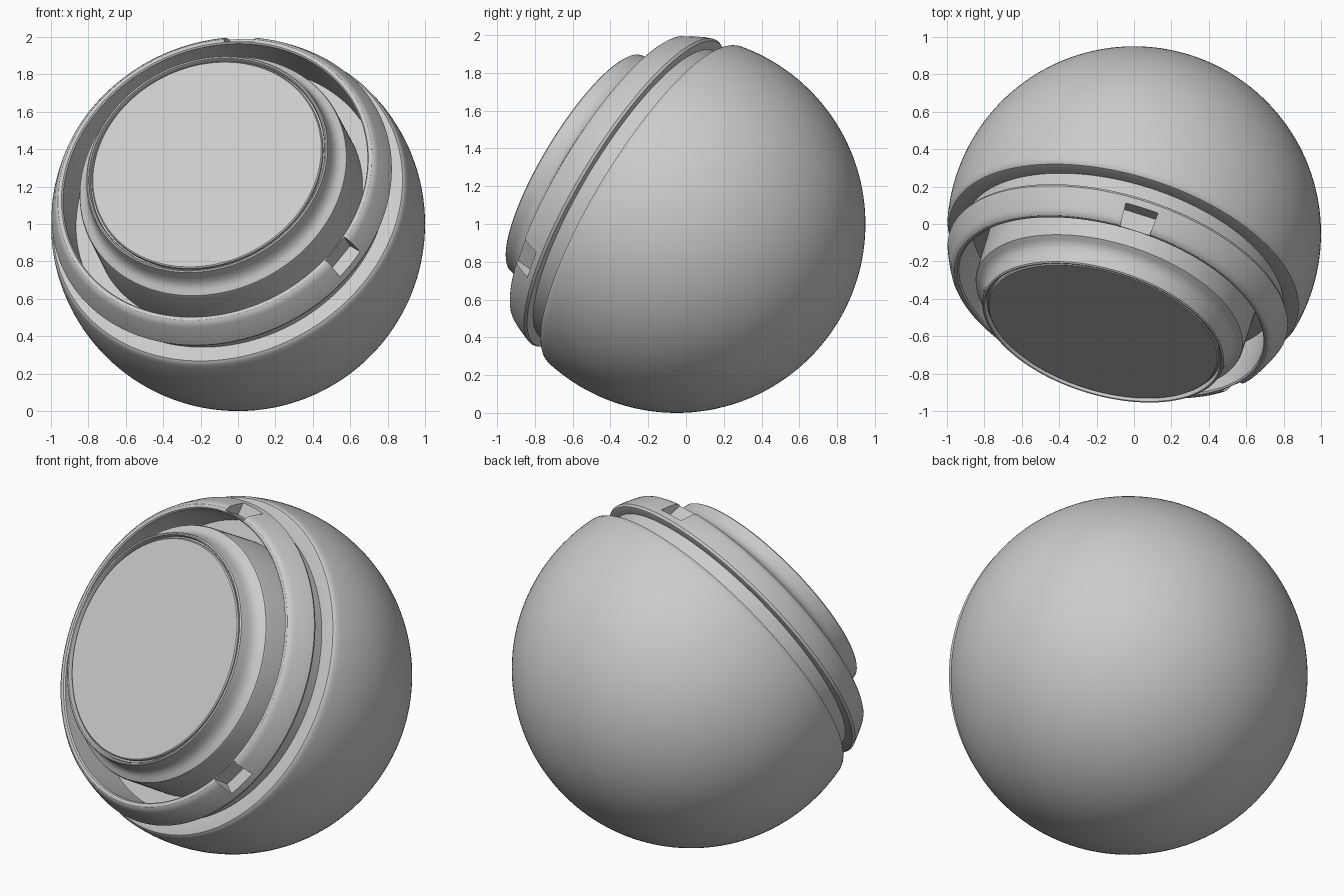
import bpy, bmesh
from math import sin, cos, pi, radians, sqrt, asin
from mathutils import Matrix, Vector

if "Cube" in bpy.data.objects:
    bpy.data.objects.remove(bpy.data.objects["Cube"])

# Tilted frame: local z is the ball's opening axis
n = Vector((-0.26, -0.826, 0.5)).normalized()
u = Vector((0, 0, 1)).cross(n).normalized()
v = n.cross(u)
FRAME = Matrix.Translation((0, -0.05, 1)) @ Matrix((u, v, n)).transposed().to_4x4()


def add_mesh(name, bm):
    bmesh.ops.recalc_face_normals(bm, faces=bm.faces)
    me = bpy.data.meshes.new(name)
    bm.to_mesh(me)
    bm.free()
    ob = bpy.data.objects.new(name, me)
    ob.matrix_world = FRAME
    bpy.context.collection.objects.link(ob)
    return ob


def smooth(ob):
    bpy.ops.object.select_all(action='DESELECT')
    ob.select_set(True)
    bpy.context.view_layer.objects.active = ob
    bpy.ops.object.shade_smooth_by_angle(angle=radians(30))


def lathe(name, profile, closed=False, steps=160):
    """Revolve (height, radius) points around the local axis."""
    bm = bmesh.new()
    rows = []
    for h, r in profile:
        if r < 1e-5:
            rows.append([bm.verts.new((0, 0, h))] * steps)
        else:
            rows.append([bm.verts.new((r * cos(2 * pi * i / steps), r * sin(2 * pi * i / steps), h))
                         for i in range(steps)])
    pairs = list(zip(rows, rows[1:])) + ([(rows[-1], rows[0])] if closed else [])
    for a, b in pairs:
        for i in range(steps):
            j = (i + 1) % steps
            quad = list(dict.fromkeys((a[i], a[j], b[j], b[i])))
            bm.faces.new(quad)
    return add_mesh(name, bm)


def arc(h0, h1, count, radius=1.0):
    """Points on the sphere between two heights."""
    a0, a1 = asin(h0 / radius), asin(h1 / radius)
    pts = []
    for i in range(count + 1):
        a = a0 + (a1 - a0) * i / count
        pts.append((radius * sin(a), radius * cos(a)))
    pts[0] = (h0, sqrt(max(0, radius ** 2 - h0 ** 2)))
    return pts


# Main shell with rounded lip and recessed neck
shell = lathe("ball_shell", arc(-1, 0.19, 70) + [
    (0.203, 0.976), (0.212, 0.968), (0.215, 0.955), (0.215, 0.885),
    (0.33, 0.885), (0.33, 0.86), (0.2, 0.86), (0.2, 0)])
smooth(shell)

# Outer ring following the sphere
ring = lathe("outer_ring", [(0.315, 0.86), (0.315, 0.92), (0.32, 0.935), (0.335, 0.942)]
             + arc(0.35, 0.455, 8)
             + [(0.468, 0.88), (0.476, 0.868), (0.476, 0.85), (0.468, 0.843), (0.2, 0.843),
                (0.2, 0.86)], closed=True)

# Three tapered notches cut into the ring
for k, angle in enumerate((90, 210, 330)):
    bm = bmesh.new()
    bmesh.ops.create_cube(bm, size=1)
    for p in bm.verts:
        back = p.co.z < 0
        p.co = Vector((0.853 if p.co.x < 0 else 1.1,
                       (0.09 if back else 0.075) * (1 if p.co.y > 0 else -1),
                       0.37 if back else 0.6))
    bm.transform(Matrix.Rotation(radians(angle), 4, 'Z'))
    cutter = add_mesh(f"notch_cutter_{k + 1}", bm)
    cutter.hide_render = True
    cutter.hide_set(True)
    mod = ring.modifiers.new(f"notch_{k + 1}", 'BOOLEAN')
    mod.object = cutter
    mod.solver = 'EXACT'
smooth(ring)

# Inner drum with flared shoulder, raised rim and thin seam
drum = lathe("inner_drum", [
    (0.15, 0.745), (0.50, 0.742), (0.512, 0.738), (0.519, 0.728), (0.527, 0.713),
    (0.540, 0.697), (0.56, 0.684), (0.59, 0.675), (0.625, 0.671), (0.638, 0.668),
    (0.644, 0.661), (0.642, 0.654), (0.632, 0.650), (0.615, 0.648), (0.615, 0)])
smooth(drum)

# Flat front disc
disc = lathe("front_disc", [(0.6, 0.638), (0.63, 0.638), (0.636, 0.632), (0.636, 0)])
smooth(disc)
